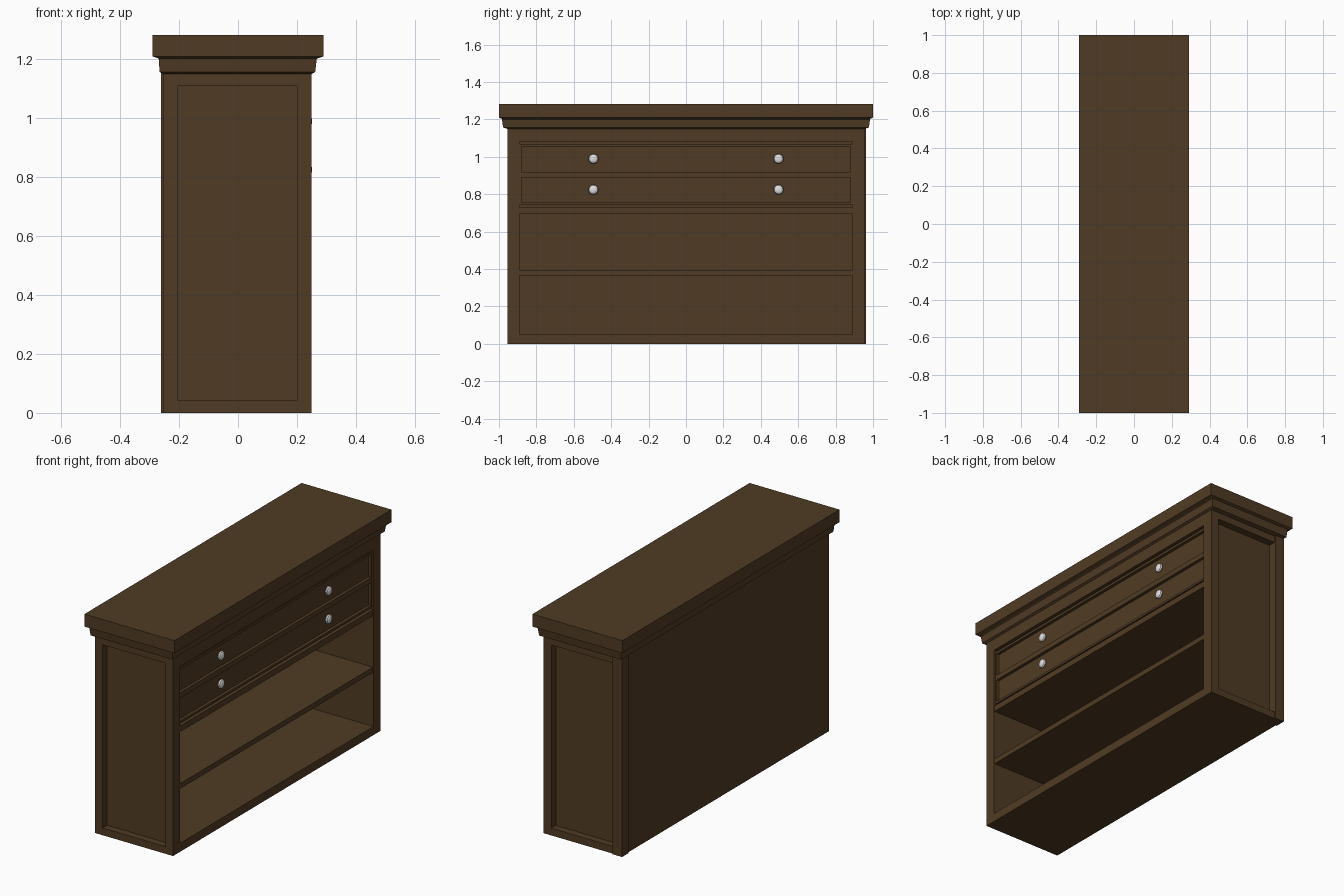
import bpy, bmesh, math
from mathutils import Vector, Matrix

if "Cube" in bpy.data.objects:
    bpy.data.objects.remove(bpy.data.objects["Cube"])


def material(name, rgb):
    m = bpy.data.materials.new(name)
    m.diffuse_color = (*rgb, 1)
    m.use_nodes = True
    m.node_tree.nodes["Principled BSDF"].inputs["Base Color"].default_value = m.diffuse_color
    return m


WOOD = material("dark brown wood", (0.080, 0.0437, 0.0168))
GLASS = material("pale grey knob", (0.75, 0.75, 0.75))


def finish(bm, name, mat=WOOD):
    bmesh.ops.recalc_face_normals(bm, faces=bm.faces)
    me = bpy.data.meshes.new(name)
    bm.to_mesh(me)
    bm.free()
    me.materials.append(mat)
    ob = bpy.data.objects.new(name, me)
    bpy.context.collection.objects.link(ob)
    return ob


def box_bm(lo, hi):
    bm = bmesh.new()
    bmesh.ops.create_cube(bm, size=1)
    for v in bm.verts:
        v.co = [hi[i] if v.co[i] > 0 else lo[i] for i in range(3)]
    bm.normal_update()
    return bm


def box(name, lo, hi):
    return finish(box_bm(lo, hi), name)


def recess(bm, face, axis, lo, hi, depth):
    """Cut a rectangular pocket into a face; lo/hi bound it off the axis."""
    n = face.normal.copy()
    mid = face.calc_center_median()
    bmesh.ops.inset_individual(bm, faces=[face], thickness=0.005)
    for v in face.verts:
        for i in range(3):
            if i != axis:
                v.co[i] = hi[i] if v.co[i] > mid[i] else lo[i]
    new = bmesh.ops.extrude_discrete_faces(bm, faces=[face])["faces"][0]
    for v in new.verts:
        v.co -= n * depth
    bm.normal_update()


def pick(bm, normal):
    fs = [f for f in bm.faces if f.normal.dot(Vector(normal)) > 0.99]
    return max(fs, key=lambda f: f.calc_center_median().dot(Vector(normal)))


# Carcass: front opening plus a sunk panel on each end
bm = box_bm((-0.254, -0.955, 0), (0.25, 0.955, 1.155))
recess(bm, pick(bm, (1, 0, 0)), 0, (0, -0.89, 0.05), (0, 0.89, 1.08), 0.475)
for s in (-1, 1):
    recess(bm, pick(bm, (0, s, 0)), 1, (-0.204, 0, 0.042), (0.2, 0, 1.11), 0.042)
finish(bm, "cabinet_carcass")

# Rear corner post standing slightly proud
box("rear_post", (-0.261, 0.90, 0), (-0.2, 0.962, 1.155))

# Shelves
box("middle_shelf", (-0.225, -0.89, 0.365), (0.247, 0.89, 0.395))
box("drawer_shelf", (-0.225, -0.89, 0.695), (0.247, 0.89, 0.73))

# Drawer housing and framed drawer fronts
box("drawer_housing", (-0.225, -0.89, 0.73), (0.222, 0.89, 1.08))
bm = box_bm((0.21, -0.89, 0.742), (0.242, 0.89, 1.07))
bmesh.ops.bisect_plane(bm, geom=bm.verts[:] + bm.edges[:] + bm.faces[:],
                       plane_co=(0, 0, 0.905), plane_no=(0, 0, 1))
bm.normal_update()
fronts = [f for f in bm.faces if f.normal.x > 0.99]
for f in sorted(fronts, key=lambda f: f.calc_center_median().z):
    z0, z1 = (0.755, 0.89) if f.calc_center_median().z < 0.905 else (0.92, 1.055)
    recess(bm, f, 0, (0, -0.88, z0), (0, 0.88, z1), 0.018)
finish(bm, "drawer_fronts")

# Faceted knobs
for y in (-0.495, 0.495):
    for z in (0.825, 0.99):
        bm = bmesh.new()
        turn = Matrix.Translation((0.238, y, z)) @ Matrix.Rotation(math.pi / 2, 4, 'Y')
        bmesh.ops.create_uvsphere(bm, u_segments=12, v_segments=6, radius=0.027,
                                  matrix=turn @ Matrix.Diagonal((1, 1, 0.5, 1)))
        bmesh.ops.create_cone(bm, cap_ends=True, segments=12, radius1=0.01,
                              radius2=0.01, depth=0.02,
                              matrix=Matrix.Translation((-0.008, 0, 0)) @ turn)
        finish(bm, "drawer_knob", GLASS)

# Crown moulding and top slab, lofted from rectangular rings (half x, half y, z, x centre)
rings = [(0.252, 0.955, 1.15, -0.002), (0.264, 0.978, 1.157, -0.002),
         (0.268, 0.984, 1.20, -0.001), (0.270, 0.985, 1.203, 0),
         (0.29, 1.0, 1.21, 0), (0.29, 1.0, 1.283, 0)]
bm = bmesh.new()
loops = [[bm.verts.new((c + sx * hx, sy * hy, z))
          for sx, sy in ((-1, -1), (1, -1), (1, 1), (-1, 1))]
         for hx, hy, z, c in rings]
for a, b in zip(loops, loops[1:]):
    for i in range(4):
        j = (i + 1) % 4
        bm.faces.new((a[i], a[j], b[j], b[i]))
bm.faces.new(loops[0])
bm.faces.new(loops[-1])
finish(bm, "crown_and_top")
